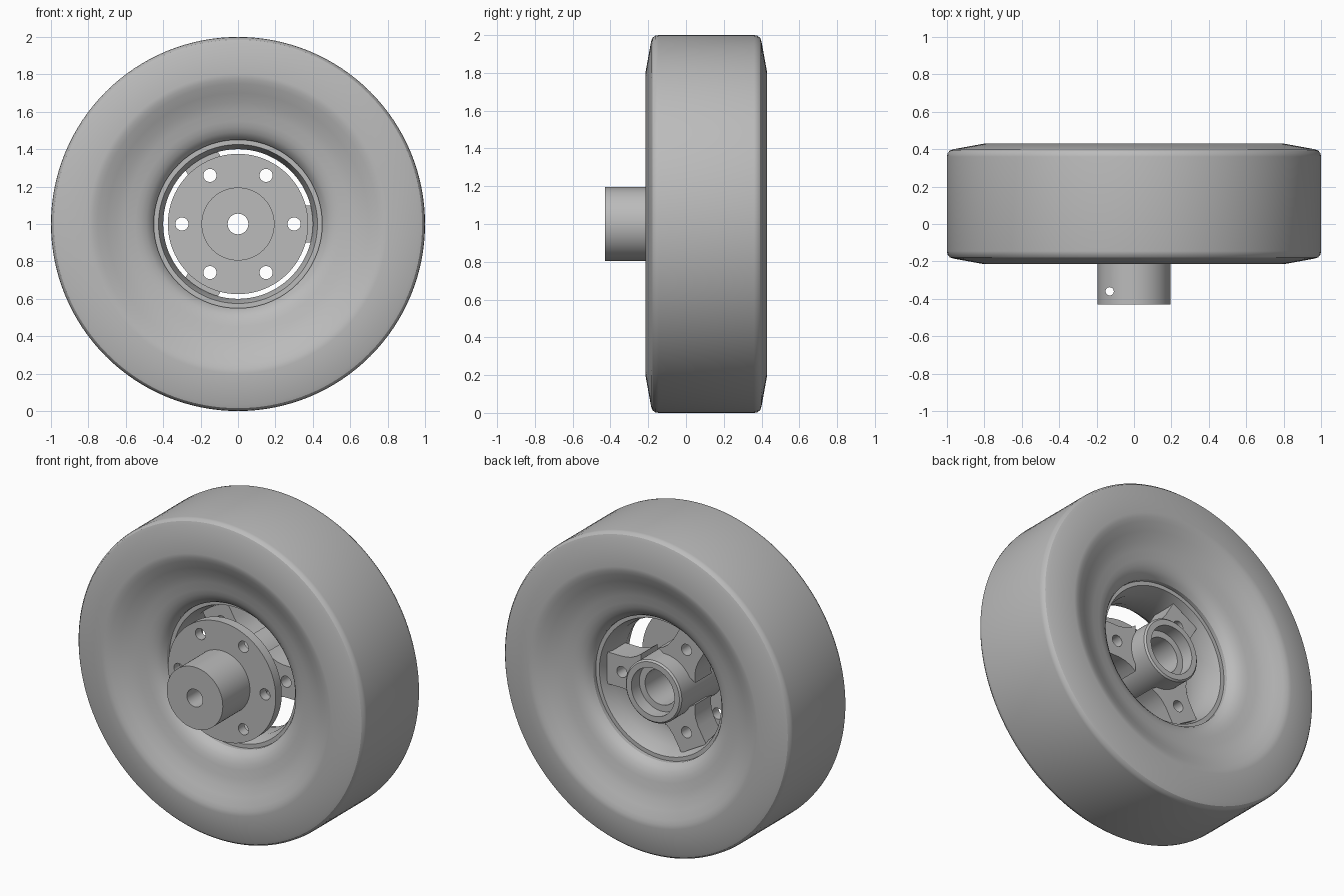
import bpy, bmesh, math
from mathutils import Matrix, Vector

if "Cube" in bpy.data.objects:
    bpy.data.objects.remove(bpy.data.objects["Cube"], do_unlink=True)

AXLE = Vector((0, 0, 1))      # the wheel turns about y through this point
MID = 0.1075                  # middle plane of the tyre

grey = bpy.data.materials.new("plain grey")
grey.use_nodes = True
grey.diffuse_color = (0.5, 0.5, 0.5, 1)
grey.node_tree.nodes["Principled BSDF"].inputs["Base Color"].default_value = (0.5, 0.5, 0.5, 1)


def finish(name, bm):
    """Turn a bmesh into a named grey object."""
    bmesh.ops.remove_doubles(bm, verts=bm.verts, dist=1e-5)
    bmesh.ops.recalc_face_normals(bm, faces=bm.faces)
    mesh = bpy.data.meshes.new(name)
    bm.to_mesh(mesh)
    bm.free()
    mesh.materials.append(grey)
    obj = bpy.data.objects.new(name, mesh)
    bpy.context.collection.objects.link(obj)
    return obj


def lathe(name, profile, steps=128):
    """Spin a closed (radius, y) outline about the axle."""
    bm = bmesh.new()
    verts = [bm.verts.new((r, y, 1)) for r, y in profile]
    edges = [bm.edges.new((a, b)) for a, b in zip(verts, verts[1:] + verts[:1])]
    bmesh.ops.spin(bm, geom=verts + edges, cent=AXLE, axis=(0, 1, 0),
                   angle=math.tau, steps=steps, use_merge=False)
    return finish(name, bm)


def add_pin(bm, centre, radius, length, upright=False):
    """Add a cylinder along y, or along z if upright."""
    turn = Matrix() if upright else Matrix.Rotation(math.pi / 2, 4, 'X')
    bmesh.ops.create_cone(bm, cap_ends=True, segments=32, radius1=radius, radius2=radius,
                          depth=length, matrix=Matrix.Translation(centre) @ turn)


def around(radius, angle, y):
    return AXLE + Vector((radius * math.cos(angle), y, radius * math.sin(angle)))


def cut(obj, cutter):
    mod = obj.modifiers.new("holes", 'BOOLEAN')
    mod.operation = 'DIFFERENCE'
    mod.solver = 'EXACT'
    mod.object = cutter
    bpy.context.view_layer.objects.active = obj
    bpy.ops.object.modifier_apply(modifier=mod.name)


# Tyre: half outline from tread to inner lip, mirrored to the back
half = [(1, -.145), (.997, -.163), (.985, -.178), (.965, -.185), (.8, -.215),
        (.775, -.211), (.75, -.203), (.7, -.18), (.65, -.157), (.6, -.142),
        (.55, -.132), (.52, -.124), (.49, -.11), (.465, -.09), (.45, -.065), (.45, -.04)]
tyre = lathe("tyre", half + [(r, 2 * MID - y) for r, y in reversed(half)])

# Rim liner inside the tyre, slightly waisted
rim_half = [(.46, -.04), (.425, -.04), (.4, .04)]
rim = lathe("rim", rim_half + [(r, 2 * MID - y) for r, y in reversed(rim_half)])

# Hub: front boss, flange, rear tube with stepped bearing seat
hub = lathe("hub", [(.055, -.43), (.195, -.43), (.195, -.16), (.375, -.16), (.375, -.1),
                    (.195, -.1), (.195, .32), (.185, .33), (.15, .33), (.15, .25),
                    (.11, .25), (.11, 0), (.055, 0)], 96)

# Three spokes with flared roots joining hub and rim
bm = bmesh.new()
side = [(.165, .15), (.2, .125), (.24, .108), (.29, .1), (.402, .1)]
outline = side + [(r, -w) for r, w in reversed(side)]
for i in range(3):
    turn = Matrix.Rotation(i * math.tau / 3, 3, 'Y')
    face = bm.faces.new([bm.verts.new(AXLE + turn @ Vector((r, .05, w))) for r, w in outline])
    top = bmesh.ops.extrude_face_region(bm, geom=[face])["geom"]
    bmesh.ops.translate(bm, vec=(0, .16, 0),
                        verts=[v for v in top if isinstance(v, bmesh.types.BMVert)])
spokes = finish("spokes", bm)

# Bolt holes through flange and spokes, set screw hole through the boss
bm = bmesh.new()
for i in range(6):
    add_pin(bm, around(.3, i * math.tau / 6, 0), .035, 1)
bolt_cutter = finish("bolt_hole_cutter", bm)
bm = bmesh.new()
add_pin(bm, AXLE + Vector((-.13, -.36, 0)), .022, 1, upright=True)
screw_cutter = finish("screw_hole_cutter", bm)
cut(hub, bolt_cutter)
cut(hub, screw_cutter)
cut(spokes, bolt_cutter)
for cutter in (bolt_cutter, screw_cutter):
    bpy.data.objects.remove(cutter, do_unlink=True)

# Smooth shading with crisp machined edges
bpy.ops.object.select_all(action='DESELECT')
for obj in (tyre, rim, hub, spokes):
    obj.select_set(True)
bpy.context.view_layer.objects.active = tyre
bpy.ops.object.shade_smooth_by_angle(angle=math.radians(30))
